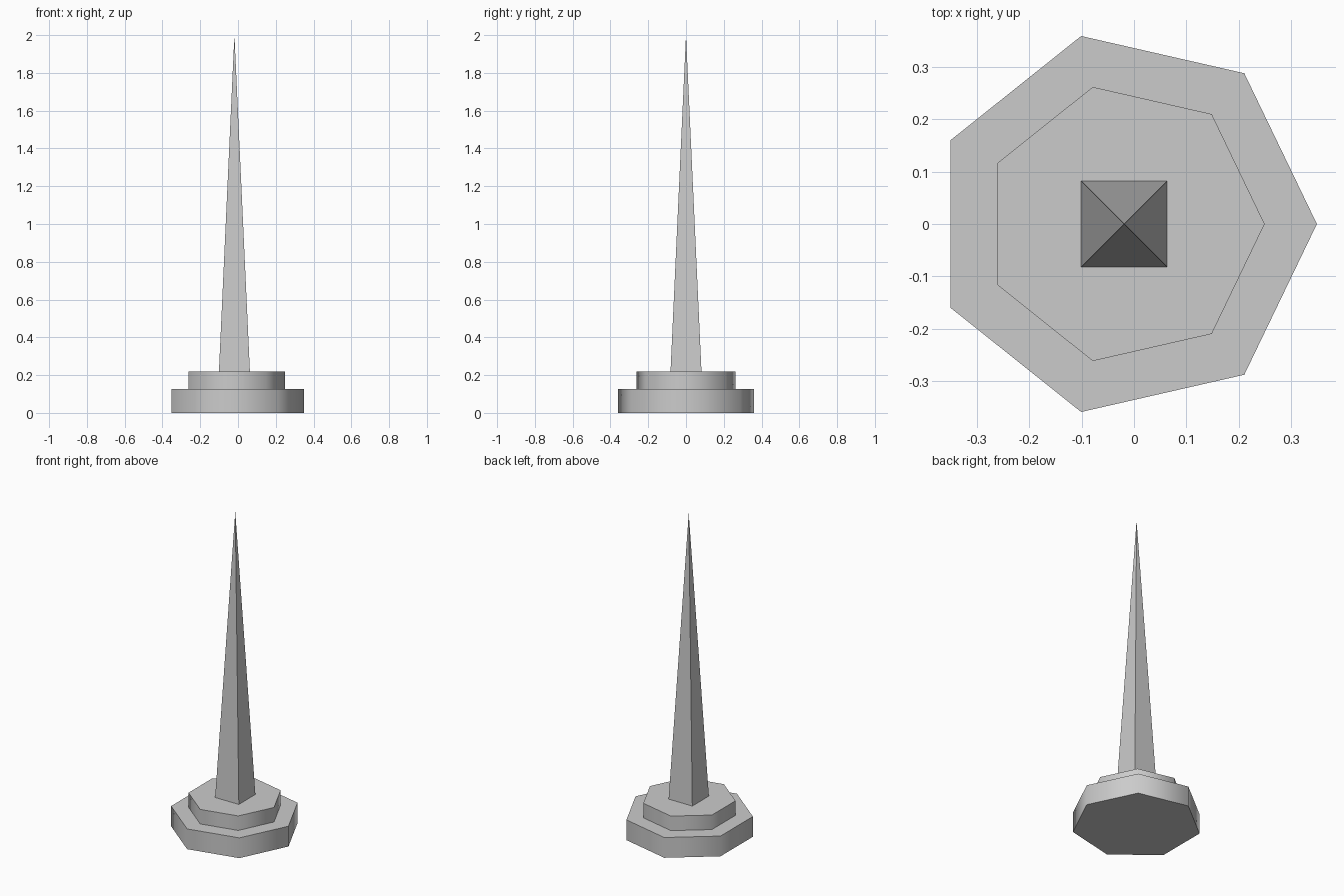
import bpy, math

if "Cube" in bpy.data.objects:
    bpy.data.objects.remove(bpy.data.objects["Cube"])

CX = -0.019  # shared axis of all parts


def finish(name, smooth_angle=None):
    ob = bpy.context.object
    ob.name = name
    bpy.ops.object.transform_apply(location=False, rotation=True, scale=True)
    if smooth_angle:
        bpy.ops.object.shade_smooth_by_angle(angle=math.radians(smooth_angle))
    return ob


def plinth(name, radius, z0, z1):
    # seven-sided slab with one corner pointing to +x
    bpy.ops.mesh.primitive_cylinder_add(
        vertices=7, radius=radius, depth=z1 - z0,
        location=(CX, 0, (z0 + z1) / 2), rotation=(0, 0, -math.pi / 2))
    return finish(name, 60)


# stepped base
plinth("lower_base", 0.369, 0, 0.127)
plinth("upper_base", 0.269, 0.127, 0.218)

# four-sided spire
bpy.ops.mesh.primitive_cone_add(
    vertices=4, radius1=0.082 * math.sqrt(2), radius2=0, depth=2.0 - 0.218,
    location=(CX, 0, (2.0 + 0.218) / 2), rotation=(0, 0, math.pi / 4))
finish("spire")
